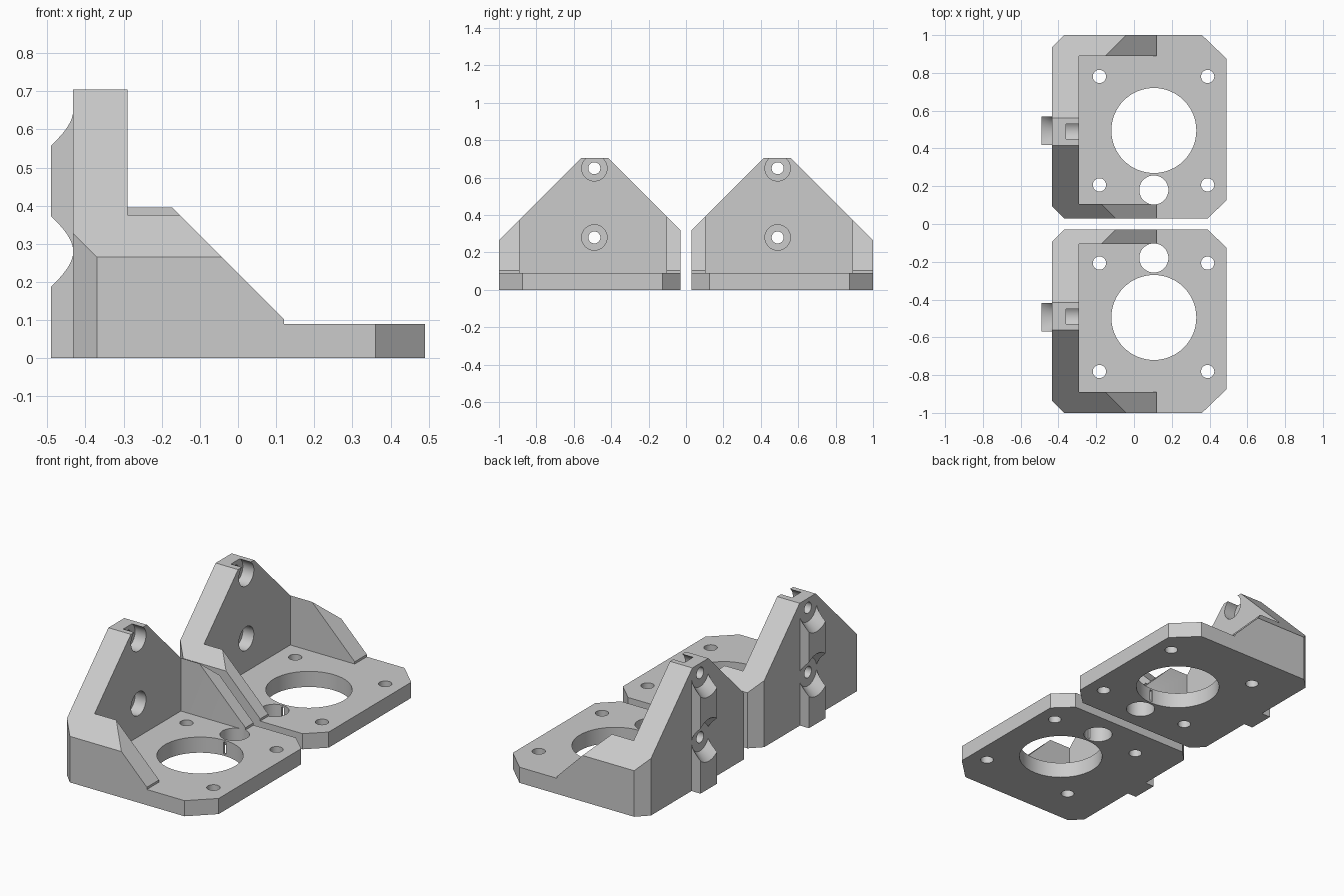
import bpy
import bmesh
from math import cos, sin, tau

old = bpy.data.objects.get("Cube")
if old:
    bpy.data.objects.remove(old, do_unlink=True)

grey = bpy.data.materials.new("plain grey")
grey.use_nodes = True
colour = (0.6, 0.6, 0.6, 1)
grey.diffuse_color = colour
grey.node_tree.nodes["Principled BSDF"].inputs["Base Color"].default_value = colour

# How a flat profile (u, v) at depth w is placed for each extrusion axis
PLACE = {
    "x": lambda u, v, w: (w, u, v),
    "y": lambda u, v, w: (u, w, v),
    "z": lambda u, v, w: (u, v, w),
}


def prism(name, axis, low, high, start, end=None):
    """Solid between two matching profiles along an axis."""
    end = end or start
    bm = bmesh.new()
    a = [bm.verts.new(PLACE[axis](u, v, low)) for u, v in start]
    b = [bm.verts.new(PLACE[axis](u, v, high)) for u, v in end]
    bm.faces.new(a)
    bm.faces.new(b)
    for i in range(len(a)):
        j = (i + 1) % len(a)
        bm.faces.new((a[i], a[j], b[j], b[i]))
    bmesh.ops.recalc_face_normals(bm, faces=bm.faces)
    mesh = bpy.data.meshes.new(name)
    bm.to_mesh(mesh)
    bm.free()
    mesh.materials.append(grey)
    obj = bpy.data.objects.new(name, mesh)
    bpy.context.collection.objects.link(obj)
    return obj


def rect(u0, u1, v0, v1):
    return [(u0, v0), (u1, v0), (u1, v1), (u0, v1)]


def circle(u, v, r, n=48):
    return [(u + r * cos(tau * i / n), v + r * sin(tau * i / n)) for i in range(n)]


def combine(target, other, operation="DIFFERENCE"):
    """Apply a boolean and discard the helper."""
    mod = target.modifiers.new("cut", "BOOLEAN")
    mod.operation = operation
    mod.solver = "EXACT"
    mod.object = other
    bpy.context.view_layer.objects.active = target
    bpy.ops.object.modifier_apply(modifier=mod.name)
    bpy.data.objects.remove(other, do_unlink=True)


# Bracket block: chamfered plan trimmed to the gabled outline
plan = [(-0.37, 0.03), (0.39, 0.03), (0.49, 0.125), (0.49, 0.875),
        (0.36, 1), (-0.37, 1), (-0.433, 0.937), (-0.433, 0.093)]
bracket = prism("motor_bracket", "z", 0, 0.8, plan)
gable = [(-0.1, -0.1), (1.1, -0.1), (1.1, 0.165), (0.56, 0.705),
         (0.415, 0.705), (-0.1, 0.19)]
combine(bracket, prism("gable", "x", -1, 1, gable), "INTERSECT")

# Pocket between the side walls, and their sloping front edges
combine(bracket, prism("pocket", "x", -0.29, 1, rect(0.105, 0.89, 0.09, 1)))
slope = [(0.12, 0.09), (0.12, 0.103), (-0.27, 0.493), (-0.27, 1), (1, 1), (1, 0.09)]
combine(bracket, prism("slope", "y", -1, 2, slope))

# Rear rib with conical scoops around the screws
SCREW_Y, SCREW_HEIGHTS = 0.49, (0.28, 0.65)
rib = prism("rib", "z", 0, 0.65, rect(-0.49, -0.42, 0.418, 0.568))
for z in SCREW_HEIGHTS:
    combine(rib, prism("scoop", "x", -0.55, -0.4,
                       circle(SCREW_Y, z, 0.166), circle(SCREW_Y, z, 0.054)))
combine(bracket, rib, "UNION")

# Screw holes with recesses for the heads
for z in SCREW_HEIGHTS:
    combine(bracket, prism("screw_hole", "x", -0.7, 0, circle(SCREW_Y, z, 0.032)))
    combine(bracket, prism("screw_recess", "x", -0.36, 0, circle(SCREW_Y, z, 0.068)))

# Motor opening, rod hole and four mounting holes
holes = [(0.105, 0.495, 0.225), (0.105, 0.18, 0.077)]
holes += [(x, y, 0.035) for x in (-0.183, 0.39) for y in (0.207, 0.781)]
for x, y, r in holes:
    combine(bracket, prism("plate_hole", "z", -0.1, 0.2, circle(x, y, r, 64)))

# Narrow slit joining the rod hole to the motor opening
combine(bracket, prism("slit", "z", 0.011, 0.08, rect(0.096, 0.114, 0.2, 0.35)))

# Keep hole walls smooth and all edges sharp
bpy.ops.object.select_all(action="DESELECT")
bracket.select_set(True)
bpy.context.view_layer.objects.active = bracket
bpy.ops.object.shade_smooth_by_angle(angle=0.5)

# Matching bracket on the other side
mirror = bracket.modifiers.new("mirror", "MIRROR")
mirror.use_axis = (False, True, False)
mirror.use_mirror_merge = False
